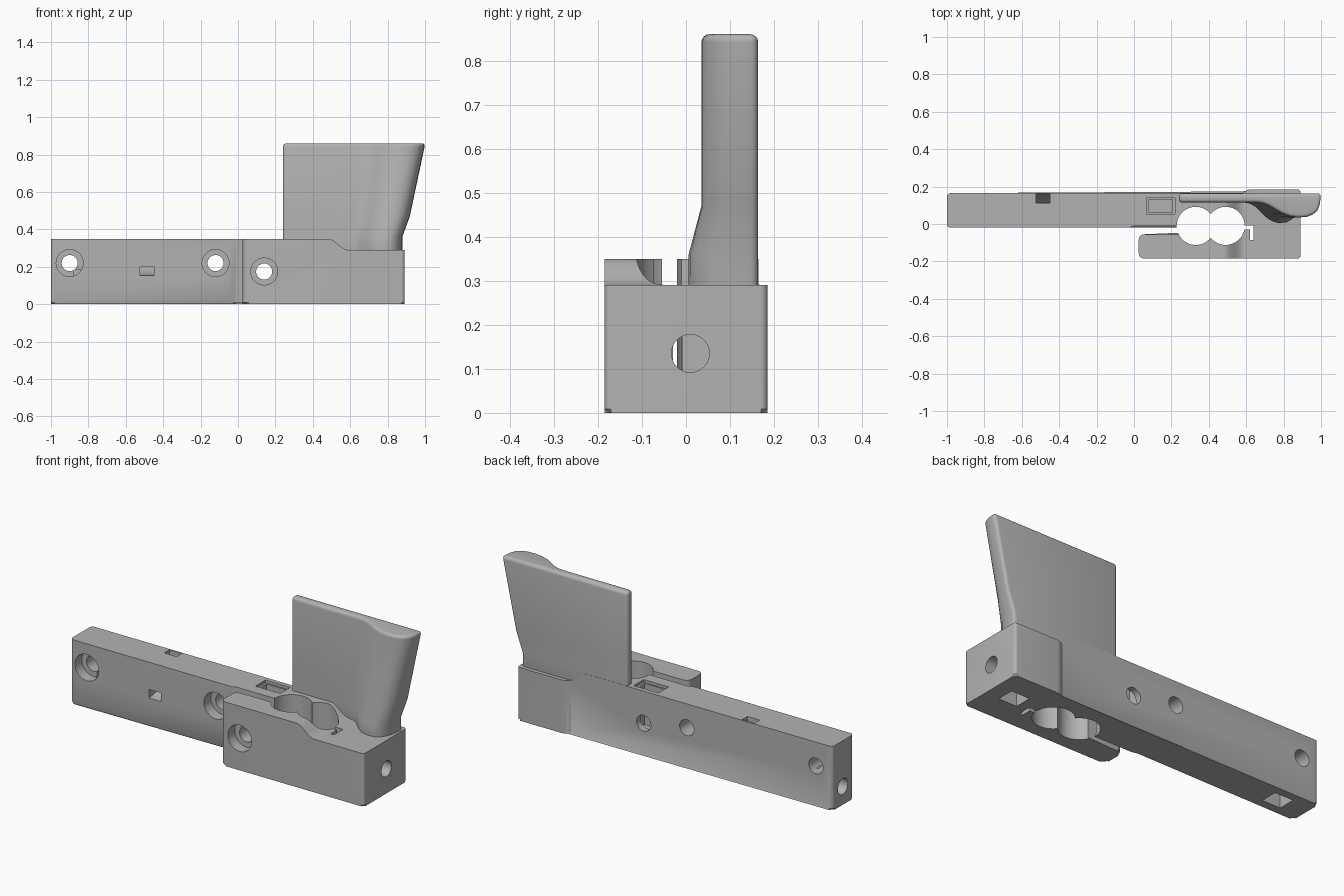
import bpy, bmesh, math
from mathutils import Vector, Matrix

if "Cube" in bpy.data.objects:
    bpy.data.objects.remove(bpy.data.objects["Cube"])

grey = bpy.data.materials.new("plain grey")
grey.use_nodes = True
GREY = (0.45, 0.45, 0.45, 1)
grey.diffuse_color = GREY
grey.node_tree.nodes["Principled BSDF"].inputs["Base Color"].default_value = GREY


def make_object(name, bm):
    bmesh.ops.recalc_face_normals(bm, faces=bm.faces)
    mesh = bpy.data.meshes.new(name)
    bm.to_mesh(mesh)
    bm.free()
    mesh.materials.append(grey)
    obj = bpy.data.objects.new(name, mesh)
    bpy.context.collection.objects.link(obj)
    return obj


def loft(rings):
    """Closed solid through rings with matching point counts."""
    bm = bmesh.new()
    rows = [[bm.verts.new(p) for p in ring] for ring in rings]
    n = len(rows[0])
    for a, b in zip(rows, rows[1:]):
        for i in range(n):
            j = (i + 1) % n
            bm.faces.new((a[i], a[j], b[j], b[i]))
    bm.faces.new(rows[0][::-1])
    bm.faces.new(rows[-1])
    return bm


def rounded(corners, steps=5):
    """Outline from (x, y, radius) corners."""
    out = []
    for i, (x, y, r) in enumerate(corners):
        p = Vector((x, y))
        if not r:
            out.append(p)
            continue
        a = p + (Vector(corners[i - 1][:2]) - p).normalized() * r
        b = p + (Vector(corners[(i + 1) % len(corners)][:2]) - p).normalized() * r
        for k in range(steps + 1):
            t = k / steps * math.pi / 2
            out.append(a + (p - a) * math.sin(t) + (b - p) * (1 - math.cos(t)))
    return out


def activate(obj):
    bpy.ops.object.select_all(action='DESELECT')
    obj.select_set(True)
    bpy.context.view_layer.objects.active = obj


def carve(target, bm):
    """Subtract a cutter solid, then discard it."""
    cutter = make_object("cutter", bm)
    cutter.hide_render = True
    mod = target.modifiers.new("carve", 'BOOLEAN')
    mod.operation, mod.solver, mod.object = 'DIFFERENCE', 'EXACT', cutter
    activate(target)
    bpy.ops.object.modifier_apply(modifier=mod.name)
    bpy.data.objects.remove(cutter)


def box(lo, hi):
    bm = bmesh.new()
    bmesh.ops.create_cube(bm, size=1)
    lo, hi = Vector(lo), Vector(hi)
    for v in bm.verts:
        v.co = (lo + hi) / 2 + v.co * (hi - lo)
    return bm


def rod(start, end, r):
    a, b = Vector(start), Vector(end)
    turn = (b - a).to_track_quat('Z', 'Y').to_matrix().to_4x4()
    bm = bmesh.new()
    bmesh.ops.create_cone(bm, cap_ends=True, segments=48, radius1=r, radius2=r,
                          depth=(b - a).length,
                          matrix=Matrix.Translation((a + b) / 2) @ turn)
    return bm


# Long bar and clamp block as one plan outline
outline = rounded([
    (-1, -0.02, 0.02), (-0.03, -0.02, 0), (0, -0.01, 0), (0.27, -0.01, 0),
    (0.27, -0.055, 0), (0.025, -0.055, 0.03), (0.025, -0.185, 0.03),
    (0.89, -0.185, 0.015), (0.89, 0.185, 0.015), (0.61, 0.185, 0.015),
    (0.58, 0.165, 0), (-1, 0.165, 0.02)])
bm = loft([[(p.x, p.y, z) for p in outline] for z in (0, 0.35)])
rim = [e for e in bm.edges if all(v.co.z < 0.01 for v in e.verts)]
bmesh.ops.bevel(bm, geom=rim, offset=0.009, segments=1, affect='EDGES')
body = make_object("bar_and_clamp_body", bm)

# Lowered top of the block with a soft S-shaped step
step = [(0.48 + 0.11 * t, 0.32 + 0.03 * math.cos(math.pi * t))
        for t in [k / 10 for k in range(11)]]
step += [(0.95, 0.29), (0.95, 0.4), (0.48, 0.4)]
carve(body, loft([[(x, y, z) for x, z in step] for y in (-0.3, 0.3)]))

# Twin clamp bores and hooked relief slot
for x in (0.33, 0.49):
    carve(body, rod((x, -0.01, -0.1), (x, -0.01, 0.5), 0.102))
carve(body, box((0.57, -0.03, -0.1), (0.64, -0.008, 0.5)))
carve(body, box((0.62, -0.085, -0.1), (0.64, -0.02, 0.5)))

# Cross bolts with counterbored fronts
for x, z, front in ((-0.9, 0.22, -0.02), (-0.12, 0.22, -0.02), (0.14, 0.175, -0.185)):
    carve(body, rod((x, -0.4, z), (x, 0.4, z), 0.043))
    carve(body, rod((x, -0.4, z), (x, front + 0.06, z), 0.072))

# End bolt holes and the nut pockets beneath them
carve(body, rod((0.62, 0.01, 0.135), (1.1, 0.01, 0.135), 0.043))
carve(body, rod((-1.1, 0.075, 0.1), (-0.72, 0.075, 0.1), 0.043))
for x, y in ((0.75, 0.01), (-0.825, 0.075)):
    carve(body, box((x - 0.055, y - 0.047, -0.1), (x + 0.055, y + 0.047, 0.185)))

# Nut pocket in the top, with a shallow wider mouth
carve(body, box((0.068, 0.053, 0.335), (0.218, 0.14, 0.5)))
carve(body, box((0.08, 0.062, 0.11), (0.206, 0.131, 0.5)))

# Curved tie channel from the front face to the top
arc = [math.radians(a) for a in range(-110, 31, 10)]
channel = [(-0.02 + r * math.cos(a), 0.335 + r * math.sin(a))
           for r, angles in ((0.181, arc), (0.134, arc[::-1])) for a in angles]
carve(body, loft([[(x, y, z) for y, z in channel] for x in (-0.525, -0.45)]))

# Grip: flat plate that swells into a thumb-side bulge
swell = ((0.1, 0.05), (0.2, 0.2), (0.3, 0.46), (0.4, 0.72), (0.52, 0.92),
         (0.64, 1), (0.78, 0.97), (0.88, 0.8), (0.95, 0.5), (0.985, 0.1))


def grip_section(z, start, end, front):
    pts = [(0.24, 0.164), (0.24, 0.115), (start, 0.115)]
    pts += [(start + u * (end - start), 0.115 + v * (front - 0.115)) for u, v in swell]
    return [(x, y, z) for x, y in pts + [(end, 0.164)]]


grip = make_object("grip", loft([
    grip_section(0.25, 0.59, 0.88, 0.005), grip_section(0.36, 0.59, 0.88, 0.006),
    grip_section(0.47, 0.62, 0.92, 0.035), grip_section(0.86, 0.65, 1.003, 0.035)]))
bevel = grip.modifiers.new("soft edges", 'BEVEL')
bevel.width, bevel.segments = 0.018, 4
bevel.limit_method, bevel.angle_limit = 'ANGLE', math.radians(60)
activate(grip)
bpy.ops.object.modifier_apply(modifier=bevel.name)

for obj in (body, grip):
    activate(obj)
    bpy.ops.object.shade_smooth_by_angle(angle=math.radians(30))
